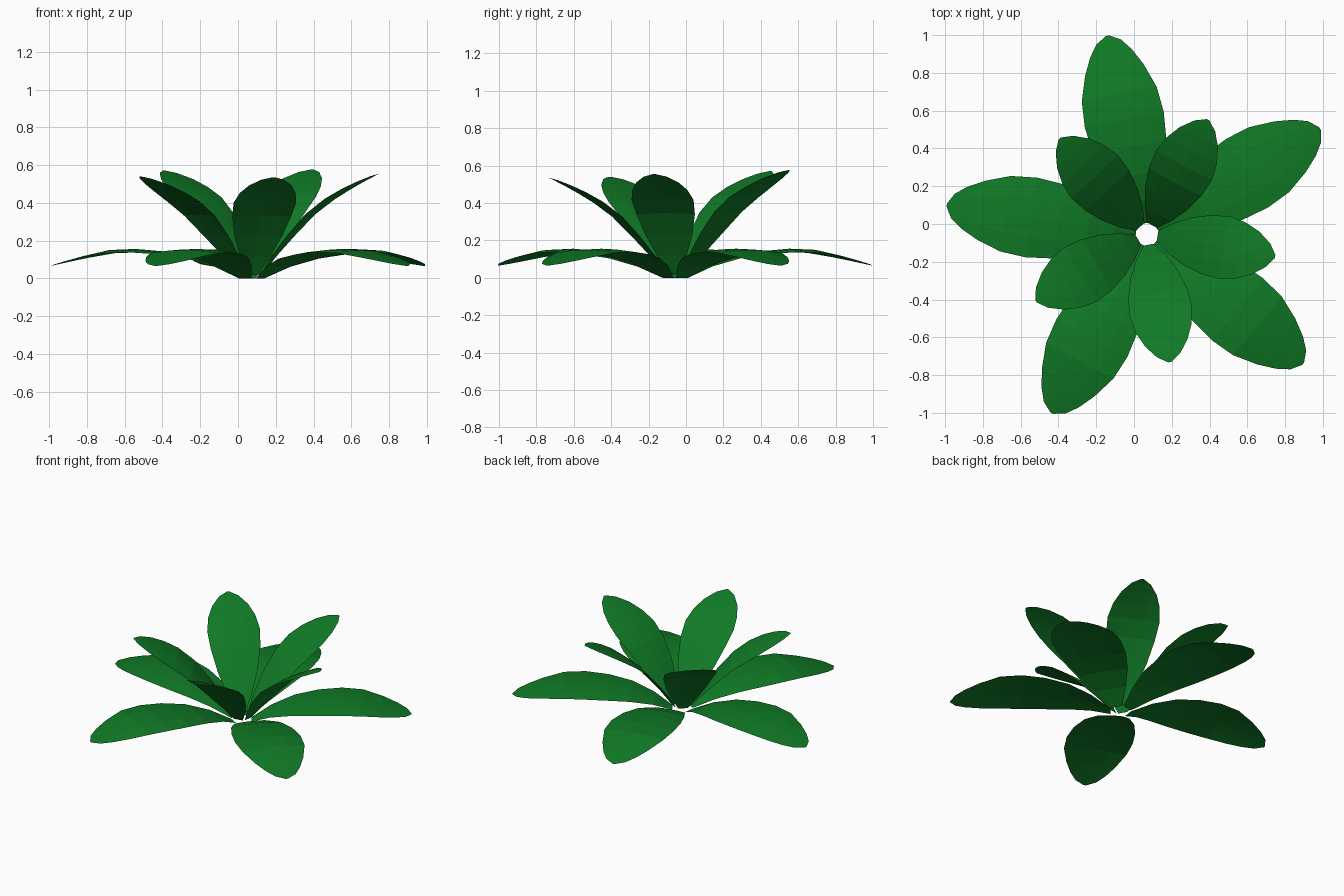
import bpy, bmesh, math
from mathutils import Vector

if "Cube" in bpy.data.objects:
    bpy.data.objects.remove(bpy.data.objects["Cube"])

CENTRE = Vector((0.07, -0.055, 0.0))

green = bpy.data.materials.new("leaf_green")
green.diffuse_color = (0.005, 0.195, 0.019, 1)
green.use_nodes = True
green.node_tree.nodes["Principled BSDF"].inputs["Base Color"].default_value = green.diffuse_color

# Spine stations: (distance from centre, height, half width)
LOWER = [(.06, .0, .035), (.18, .065, .10), (.32, .115, .16), (.47, .143, .198),
         (.62, .156, .213), (.76, .15, .202), (.89, .12, .158),
         (.98, .095, .112), (1.04, .077, .066), (1.073, .066, .008)]
UPPER = [(.055, .02, .03), (.12, .12, .08), (.21, .235, .127), (.31, .35, .158),
         (.41, .43, .168), (.50, .482, .15), (.58, .52, .115),
         (.65, .548, .062), (.687, .56, .008)]


def leaf(name, stations, angle, lift=1.0):
    """Thin curved leaf with a gently arched cross-section."""
    a = math.radians(angle)
    out = Vector((math.cos(a), math.sin(a), 0))
    side = Vector((-math.sin(a), math.cos(a), 0))
    bm = bmesh.new()
    rows = []
    for i, (r, z, w) in enumerate(stations):
        p, q = stations[max(i - 1, 0)], stations[min(i + 1, len(stations) - 1)]
        normal = (out * (p[1] - q[1]) + Vector((0, 0, q[0] - p[0]))).normalized()
        row = []
        for t in (-1, -.5, 0, .5, 1):
            drop = 0.4 * (w * t) ** 2
            co = CENTRE + out * r + Vector((0, 0, z * lift)) + side * (w * t) - normal * drop
            co.z = max(co.z, 0)
            row.append(bm.verts.new(co))
        rows.append(row)
    for r0, r1 in zip(rows, rows[1:]):
        for k in range(4):
            bm.faces.new((r0[k], r1[k], r1[k + 1], r0[k + 1]))
    bmesh.ops.recalc_face_normals(bm, faces=bm.faces)
    if sum(f.normal.z for f in bm.faces) < 0:
        bmesh.ops.reverse_faces(bm, faces=bm.faces)
    me = bpy.data.meshes.new(name)
    bm.to_mesh(me)
    bm.free()
    me.materials.append(green)
    bpy.context.collection.objects.link(bpy.data.objects.new(name, me))


# Spreading outer ring
for i, ang in enumerate((31.5, 101.3, 171.7, 241.9, 320.3)):
    leaf(f"outer_leaf_{i + 1}", LOWER, ang)

# Upright inner ring, each with its own slight lift
for i, (ang, lift) in enumerate(((62, 1.03), (132.4, 1.02), (211, .965), (280, .955), (350.3, .99))):
    leaf(f"inner_leaf_{i + 1}", UPPER, ang, lift)
